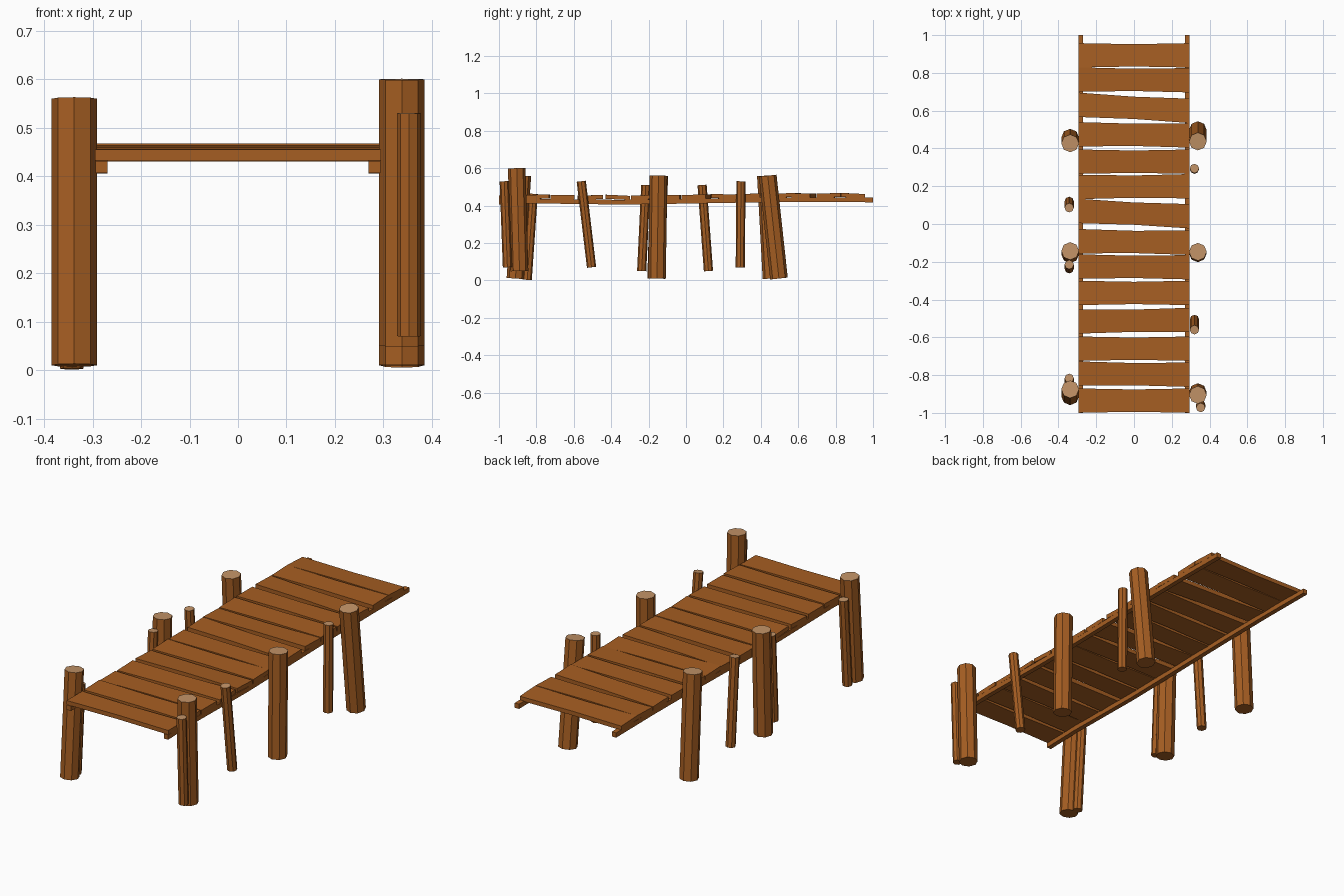
import bpy, bmesh
from mathutils import Vector
import math

if "Cube" in bpy.data.objects:
    bpy.data.objects.remove(bpy.data.objects["Cube"])


def material(name, rgb):
    m = bpy.data.materials.new(name)
    m.diffuse_color = (*rgb, 1)
    m.use_nodes = True
    m.node_tree.nodes["Principled BSDF"].inputs["Base Color"].default_value = m.diffuse_color
    return m


WOOD = material("brown wood", (0.38, 0.112, 0.016))
CUT = material("pale cut wood", (0.54, 0.29, 0.135))


def finish(bm, name, mats):
    bmesh.ops.recalc_face_normals(bm, faces=bm.faces)
    me = bpy.data.meshes.new(name)
    bm.to_mesh(me)
    bm.free()
    for m in mats:
        me.materials.append(m)
    ob = bpy.data.objects.new(name, me)
    bpy.context.collection.objects.link(ob)
    return ob


def loft(name, rings, mats=(WOOD,)):
    """Skin a list of equal-sized point rings and cap both ends."""
    bm = bmesh.new()
    vs = [[bm.verts.new(p) for p in r] for r in rings]
    n = len(vs[0])
    for a, b in zip(vs, vs[1:]):
        for i in range(n):
            j = (i + 1) % n
            bm.faces.new((a[i], a[j], b[j], b[i]))
    bm.faces.new(vs[0][::-1])
    top = bm.faces.new(vs[-1])
    top.material_index = len(mats) - 1
    return finish(bm, name, mats)


def post(name, x, y_bottom, y_top, z, r, height):
    """Leaning eight-sided log with a pale cut top."""
    lean = (y_top - y_bottom) / height
    rings = []
    for yc, zc in ((y_bottom, z), (y_top, z + height)):
        ring = []
        for i in range(8):
            a = i * math.pi / 4
            dy = r * math.sin(a)
            # ends are cut square to the leaning axis
            ring.append(Vector((x + r * math.cos(a), yc + dy, zc - dy * lean)))
        rings.append(ring)
    loft(name, rings, (WOOD, CUT))


# gently sagging height of the rail centre line
SAG = [(-1, .419), (-.8, .424), (-.35, .418), (0, .423), (.4, .430), (.7, .432), (1, .430)]


def rail_z(y):
    for (y0, z0), (y1, z1) in zip(SAG, SAG[1:]):
        if y <= y1:
            return z0 + (z1 - z0) * (y - y0) / (y1 - y0)
    return SAG[-1][1]


# side rails
for side, label in ((-1, "left"), (1, "right")):
    rings = []
    for y, z in SAG:
        rings.append([Vector((side * .282 + dx * .0125, y, z + dz * .0125))
                      for dx, dz in ((-1, -1), (1, -1), (1, 1), (-1, 1))])
    loft(label + "_rail", rings)

# deck planks: centre y, skew of the left end, tilt front to back
PLANKS = [(-.935, 0, 0), (-.795, .003, .002), (-.66, 0, 0), (-.512, -.004, .002),
          (-.365, 0, -.003), (-.227, .002, .002), (-.095, .004, 0), (.055, .014, .002),
          (.198, -.002, -.002), (.33, 0, .002), (.472, .003, 0), (.615, .016, -.002),
          (.763, .002, .002), (.893, 0, -.003)]
for k, (yc, skew, tilt) in enumerate(PLANKS):
    rings = []
    z0 = max(rail_z(yc) + .012, .433)
    for x, half in ((-.295, .0645), (0, .059), (.295, .0645)):
        y = yc - skew * x / .295
        rings.append([Vector((x, y + s * half, z0 + s * tilt + h))
                      for s, h in ((-1, 0), (1, 0), (1, .022), (-1, .022))])
    loft("plank_%d" % (k + 1), rings)

# thick mooring posts
for name, x, yb, yt, z in (("front_right_post", .338, -.89, -.905, .05),
                           ("front_left_post", -.338, -.912, -.875, .01),
                           ("middle_right_post", .338, -.155, -.147, .01),
                           ("middle_left_post", -.338, -.160, -.143, .01),
                           ("back_right_post", .338, .497, .437, .01),
                           ("back_left_post", -.338, .457, .427, .01)):
    post(name, x, yb, yt, z, .047, .55)

# thin stakes
for name, x, yb, yt, z in (("front_right_stake", .353, -.955, -.972, .07),
                           ("front_left_stake", -.343, -.849, -.817, .003),
                           ("middle_right_stake", .32, -.505, -.56, .07),
                           ("middle_left_stake", -.343, -.237, -.215, .05),
                           ("back_right_stake", .32, .290, .294, .07),
                           ("back_left_stake", -.343, .12, .086, .05)):
    post(name, x, yb, yt, z, .0245, .46)
